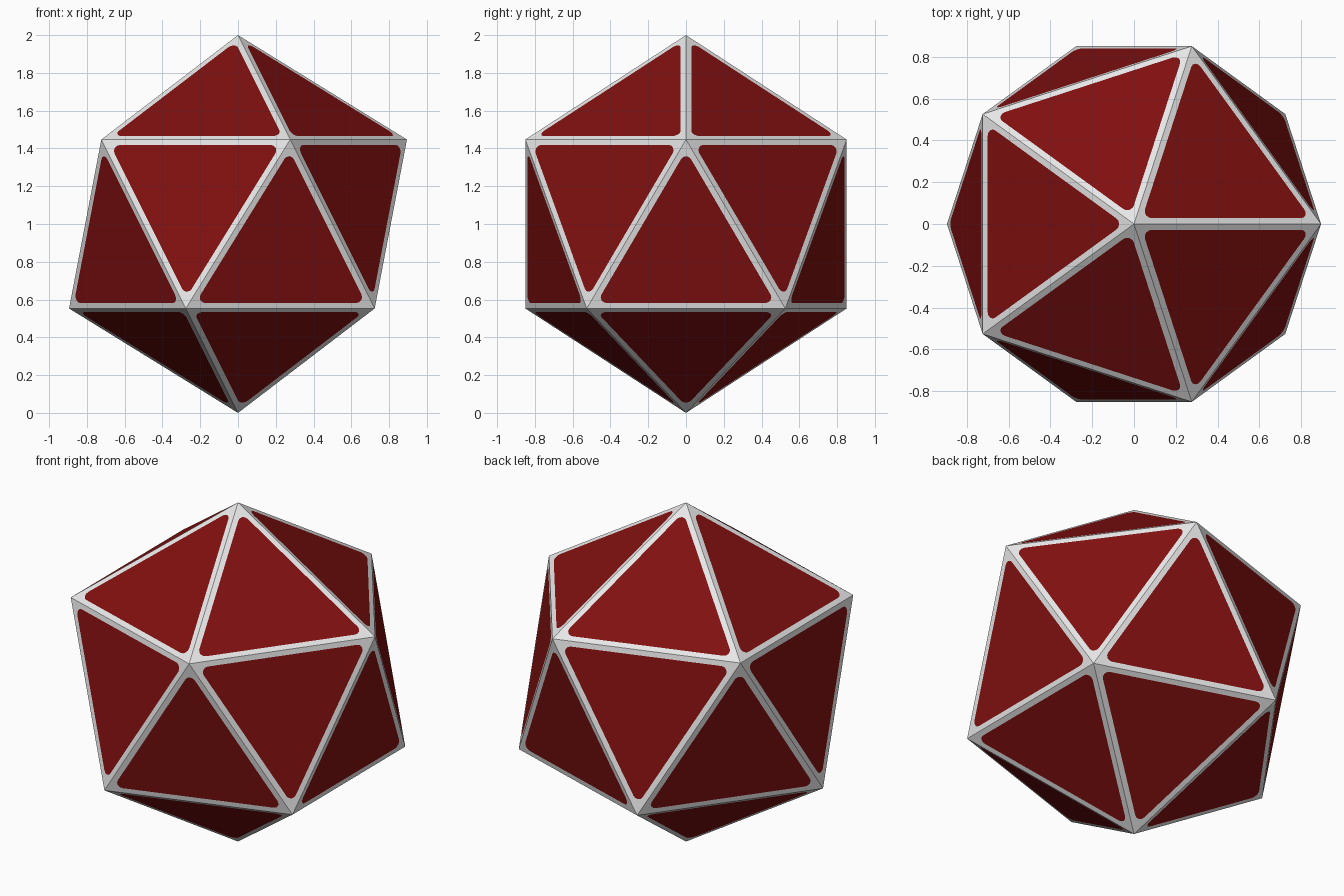
import bpy
import bmesh
from math import pi
from mathutils import Quaternion

RIM = 0.03      # width of the pale border on each face
ROUND = 0.03    # corner radius of the coloured panels
STEPS = 4       # segments in each rounded corner

cube = bpy.data.objects.get("Cube")
if cube:
    bpy.data.objects.remove(cube)


def make_material(name, colour):
    mat = bpy.data.materials.new(name)
    mat.use_nodes = True
    mat.diffuse_color = colour
    mat.node_tree.nodes["Principled BSDF"].inputs["Base Color"].default_value = colour
    return mat


# Twenty-sided base solid, standing on one point
base = bmesh.new()
bmesh.ops.create_icosphere(base, subdivisions=1, radius=1)
bmesh.ops.translate(base, verts=base.verts, vec=(0, 0, 1))
base.normal_update()

# Each triangle becomes a rounded panel surrounded by a flush border
bm = bmesh.new()
corner_verts = [bm.verts.new(v.co) for v in base.verts]
for face in base.faces:
    n = face.normal
    centre = face.calc_center_median()
    outer, arcs = [], []
    for v in face.verts:
        outer.append(corner_verts[v.index])
        inward = (centre - v.co).normalized()
        pivot = v.co + inward * 2 * (RIM + ROUND)
        arcs.append([bm.verts.new(pivot + Quaternion(n, (i / STEPS - 0.5) * 2 * pi / 3) @ (-inward * ROUND))
                     for i in range(STEPS + 1)])
    panel = bm.faces.new([p for arc in arcs for p in arc])
    panel.material_index = 1
    for k in range(3):
        arc, after = arcs[k], arcs[(k + 1) % 3]
        for a, b in zip(arc, arc[1:]):
            bm.faces.new((outer[k], b, a))
        bm.faces.new((outer[k], outer[(k + 1) % 3], after[0], arc[-1]))
base.free()
bm.normal_update()

mesh = bpy.data.meshes.new("twenty_sided_die")
bm.to_mesh(mesh)
bm.free()
mesh.materials.append(make_material("pale grey border", (0.8, 0.8, 0.8, 1)))
mesh.materials.append(make_material("dark red panel", (0.22, 0.005, 0.005, 1)))
die = bpy.data.objects.new("twenty_sided_die", mesh)
bpy.context.collection.objects.link(die)
